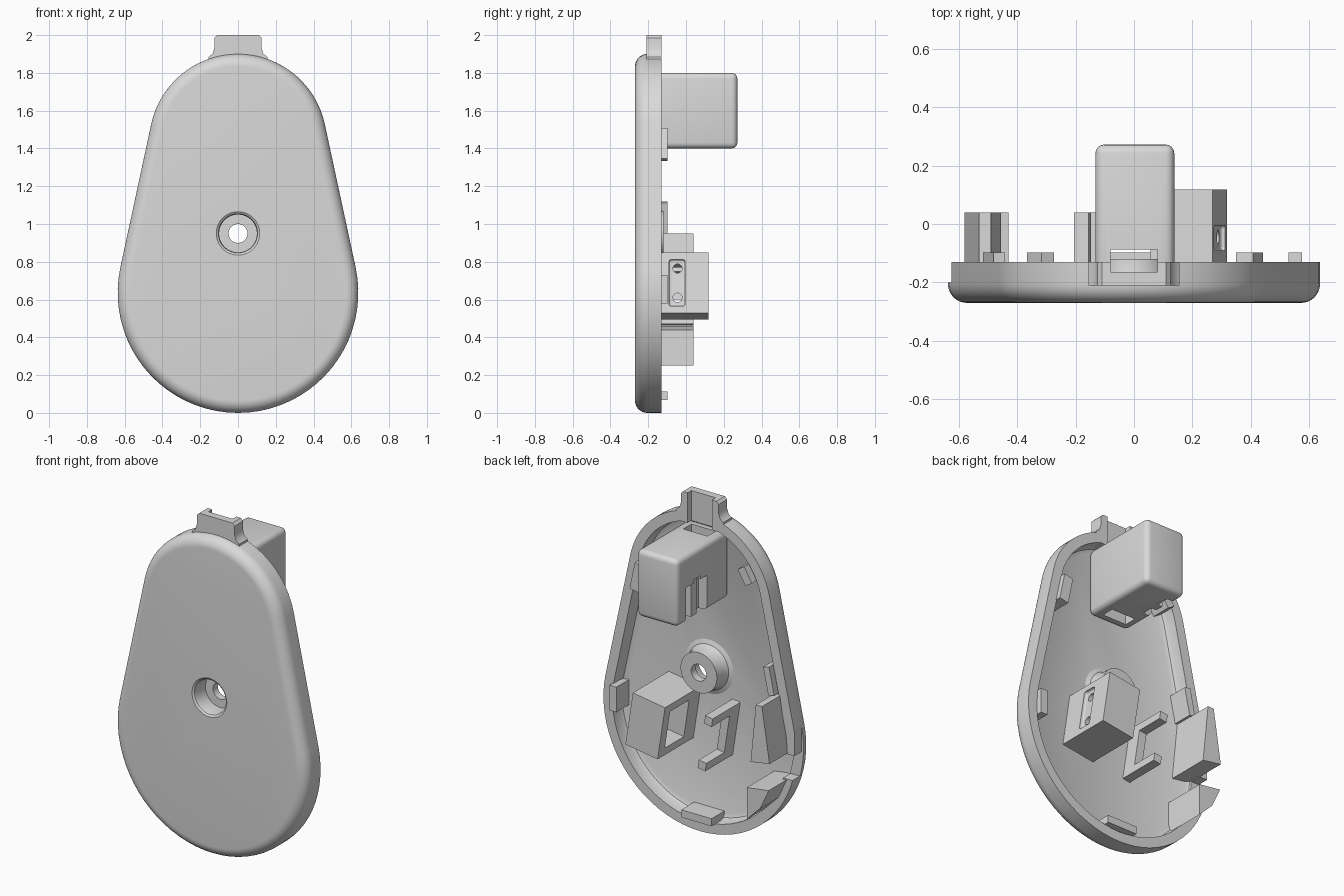
import bpy, bmesh, math
from mathutils import Matrix

cube = bpy.data.objects.get("Cube")
if cube:
    bpy.data.objects.remove(cube, do_unlink=True)

grey = bpy.data.materials.new("plain_grey")
grey.use_nodes = True
grey.diffuse_color = (0.7, 0.7, 0.7, 1)
grey.node_tree.nodes["Principled BSDF"].inputs["Base Color"].default_value = (0.7, 0.7, 0.7, 1)

FLOOR, RIM, FRONT = -0.22, -0.13, -0.27
TILT = math.radians(8.7)


def finish(name, bm):
    bmesh.ops.recalc_face_normals(bm, faces=bm.faces)
    mesh = bpy.data.meshes.new(name)
    bm.to_mesh(mesh)
    bm.free()
    mesh.materials.append(grey)
    ob = bpy.data.objects.new(name, mesh)
    bpy.context.collection.objects.link(ob)
    return ob


def activate(ob):
    bpy.ops.object.select_all(action='DESELECT')
    ob.select_set(True)
    bpy.context.view_layer.objects.active = ob


def smooth(ob):
    activate(ob)
    bpy.ops.object.shade_smooth_by_angle(angle=math.radians(35))


def loft(name, rings, cyclic=False):
    """Skin equal-length rings of points; cap the ends unless cyclic."""
    bm = bmesh.new()
    loops = [[bm.verts.new(p) for p in ring] for ring in rings]
    n = len(loops[0])
    pairs = list(zip(loops, loops[1:]))
    if cyclic:
        pairs.append((loops[-1], loops[0]))
    else:
        bm.faces.new(loops[0])
        bm.faces.new(loops[-1])
    for a, b in pairs:
        for i in range(n):
            j = (i + 1) % n
            bm.faces.new((a[i], a[j], b[j], b[i]))
    return finish(name, bm)


def prism(name, pts, y0, y1):
    return loft(name, [[(x, y, z) for x, z in pts] for y in (y0, y1)])


def rect(cx, cz, w, h, t=0.0, u=0.0, v=0.0):
    """Rectangle turned by t about (cx, cz), shifted by u, v in its own axes."""
    c, s = math.cos(t), math.sin(t)
    corners = [(u + a * w / 2, v + b * h / 2) for a, b in ((-1, -1), (1, -1), (1, 1), (-1, 1))]
    return [(cx + p * c - q * s, cz + p * s + q * c) for p, q in corners]


def bevel(ob, width, segments=4):
    activate(ob)
    m = ob.modifiers.new("round", 'BEVEL')
    m.width, m.segments, m.limit_method = width, segments, 'ANGLE'
    bpy.ops.object.modifier_apply(modifier=m.name)


def cut(ob, *cutters):
    for c in cutters:
        activate(ob)
        m = ob.modifiers.new("cut", 'BOOLEAN')
        m.operation, m.object, m.solver = 'DIFFERENCE', c, 'EXACT'
        bpy.ops.object.modifier_apply(modifier=m.name)
        bpy.data.objects.remove(c, do_unlink=True)


def rod(name, r, length, centre, axis):
    bm = bmesh.new()
    rot = Matrix.Rotation(math.pi / 2, 4, axis)
    bmesh.ops.create_cone(bm, cap_ends=True, segments=48, radius1=r, radius2=r,
                          depth=length, matrix=Matrix.Translation(centre) @ rot)
    return finish(name, bm)


def outline(inset, y):
    """Teardrop: large lower arc and small upper arc joined by tangents."""
    low, high, big, small = 0.637, 1.43, 0.637, 0.47
    a = math.asin((big - small) / (high - low))
    n = 40
    pts = []
    for cz, r, start, end in ((high, small, a, math.pi - a),
                              (low, big, math.pi - a, 2 * math.pi + a)):
        for i in range(n + 1):
            t = start + (end - start) * i / n
            pts.append(((r - inset) * math.cos(t), y, cz + (r - inset) * math.sin(t)))
    return pts


# Hollow teardrop shell with a rounded front edge
rings = [outline(0.09, FLOOR), outline(0.068, -0.21), outline(0.06, -0.19),
         outline(0.06, RIM), outline(0, RIM)]
for i in range(9):
    t = math.pi / 2 * i / 8
    rings.append(outline(0.065 * (1 - math.cos(t)), -0.205 - 0.065 * math.sin(t)))
shell = loft("shell", rings)
cut(shell,
    rod("hole_cutter", 0.115, 0.4, (0, -0.25, 0.95), 'X'),
    prism("channel_cutter", rect(0, 1.87, 0.16, 0.3), -0.165, 0),
    prism("side_slot_cutter", rect(-0.6, 0.54, 0.14, 0.15), -0.2, 0),
    prism("side_step_cutter", rect(-0.675, 0.637, 0.1, 0.4), -0.2, 0))
smooth(shell)

# Cable outlet at the top, flared where it meets the shell
half = [(0.16, 1.82), (0.155, 1.885), (0.135, 1.9), (0.125, 1.93), (0.125, 1.985), (0.11, 2.0)]
outlet = prism("cable_outlet", half + [(-x, z) for x, z in reversed(half)], -0.21, RIM)
cut(outlet, prism("outlet_cutter", rect(0, 1.9, 0.16, 0.4), -0.165, 0))
smooth(outlet)

# Screw boss with a counterbore opening at the front
profile = [(0.115, FRONT), (0.104, -0.262), (0.1, -0.25), (0.1, -0.165), (0.05, -0.165),
           (0.05, -0.12), (0.12, -0.12), (0.122, -0.18), (0.135, -0.21), (0.16, FLOOR),
           (0.115, FLOOR)]
boss = loft("screw_boss", [[(r * math.cos(k * math.pi / 24), y, 0.95 + r * math.sin(k * math.pi / 24))
                            for k in range(48)] for r, y in profile], cyclic=True)
smooth(boss)

# Rounded housing at the back with a cable passage and side grooves
housing = prism("cable_housing", rect(0.003, 1.6, 0.27, 0.4), FLOOR, 0.272)
bevel(housing, 0.03)
cut(housing,
    prism("passage_cutter", rect(0, 1.6, 0.16, 0.6), -0.165, -0.088),
    prism("recess_cutter_back", rect(-0.13, 1.46, 0.11, 0.3), 0.11, 0.19),
    prism("recess_cutter_front", rect(-0.13, 1.46, 0.11, 0.3), -0.01, 0.06),
    prism("recess_cutter_shallow", rect(-0.13, 1.48, 0.04, 0.3), 0.05, 0.12))
smooth(housing)

# Tilted socket block: window on one side, slot with two holes on the other
BX, BZ = 0.187, 0.672
block = prism("socket_block", rect(BX, BZ, 0.215, 0.325, TILT), FLOOR, 0.118)
cut(block,
    prism("window_cutter", rect(BX, BZ, 0.26, 0.23, TILT, -0.07), -0.12, 0.06))
slot = prism("slot_cutter", rect(BX, BZ, 0.04, 0.25, TILT, 0.11), -0.09, -0.005)
bevel(slot, 0.012, 3)
cut(block, slot)
for dz in (-0.078, 0.078):
    x = BX + 0.1 * math.cos(TILT) - dz * math.sin(TILT)
    z = BZ + 0.1 * math.sin(TILT) + dz * math.cos(TILT)
    cut(block, rod("pin_hole_cutter", 0.024, 0.1, (x, -0.045, z), 'Y'))

# Upright fork plate opposite the block
fork = prism("fork_plate", rect(-0.155, 0.63, 0.05, 0.33, TILT), FLOOR, 0.04)
cut(fork, prism("fork_cutter", rect(-0.155, 0.63, 0.2, 0.23, TILT), -0.13, 0.1))

# Wedges either side of the side opening
prism("upper_wedge", [(-0.49, 0.95), (-0.53, 0.95), (-0.58, 0.62), (-0.455, 0.6)], FLOOR, 0.04)
prism("lower_wedge", [(-0.43, 0.25), (-0.43, 0.44), (-0.575, 0.46), (-0.52, 0.34)], FLOOR, 0.04)

# Snap tabs just inside the rim
for name, x, z, w, h, deg in (("upper_left", 0.395, 1.42, 0.06, 0.165, 12),
                              ("upper_right", -0.32, 1.62, 0.05, 0.1, -30),
                              ("lower_left", 0.552, 0.655, 0.045, 0.15, 0),
                              ("lower_right", -0.478, 1.035, 0.04, 0.165, -12),
                              ("bottom", 0, 0.09, 0.2, 0.045, 0)):
    prism("snap_tab_" + name, rect(x, z, w, h, math.radians(deg)), FLOOR, -0.098)
